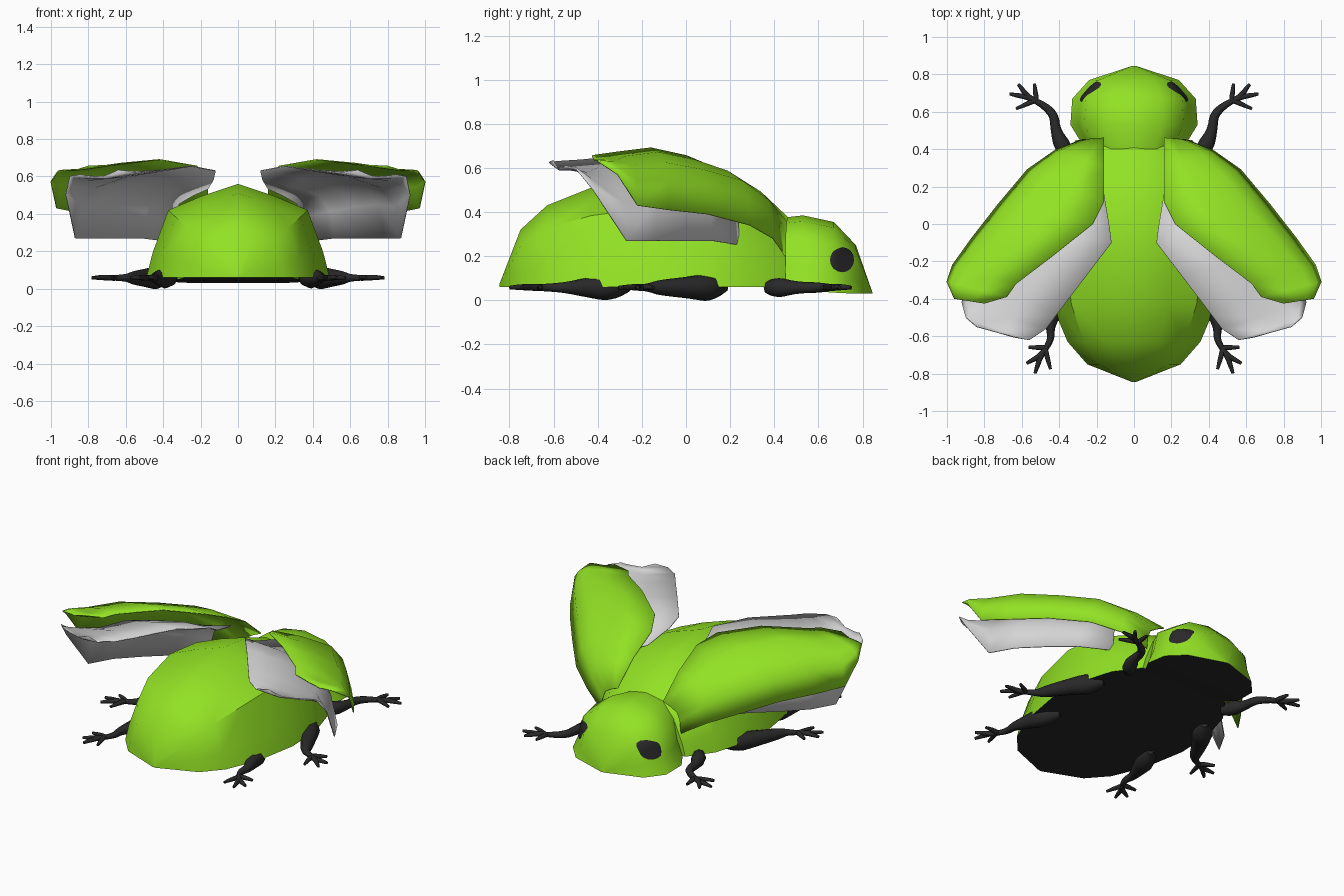
import bpy, bmesh, math
from mathutils import Vector

if "Cube" in bpy.data.objects:
    bpy.data.objects.remove(bpy.data.objects["Cube"], do_unlink=True)


def material(name, rgb):
    mat = bpy.data.materials.new(name)
    mat.use_nodes = True
    color = (*rgb, 1)
    mat.diffuse_color = color
    mat.node_tree.nodes["Principled BSDF"].inputs["Base Color"].default_value = color
    return mat


GREEN = material("shell green", (0.29, 0.76, 0.018))
BLACK = material("leg black", (0.022, 0.022, 0.022))
GREY = material("wing grey", (0.66, 0.66, 0.66))


def add_object(name, mesh, materials, angle=40):
    obj = bpy.data.objects.new(name, mesh)
    bpy.context.collection.objects.link(obj)
    for mat in materials:
        mesh.materials.append(mat)
    bpy.ops.object.select_all(action='DESELECT')
    obj.select_set(True)
    bpy.context.view_layer.objects.active = obj
    bpy.ops.object.shade_smooth_by_angle(angle=math.radians(angle))
    return obj


def mirror(obj):
    obj.modifiers.new("mirror", 'MIRROR').use_mirror_merge = False
    return obj


def bridge(bm, rows, closed):
    """Join neighbouring rows of vertices with quads; return the faces by column."""
    count = len(rows[0])
    columns = []
    for j in range(count if closed else count - 1):
        k = (j + 1) % count
        columns.append([bm.faces.new((a[j], a[k], b[k], b[j]))
                        for a, b in zip(rows, rows[1:])])
    return columns


def shell(name, half_section, stations):
    """Loft a domed shell along y; its flat underside is black."""
    bm = bmesh.new()
    left = [(-a, b) for a, b in reversed(half_section[:-1])]
    section = half_section + left
    rows = [[bm.verts.new((a * w, y, low + b * (top - low))) for a, b in section]
            for y, w, low, top in stations]
    for face in bridge(bm, rows, True)[-1]:
        face.material_index = 1
    for row in (rows[0], rows[-1]):
        bm.faces.new(row)
    bmesh.ops.recalc_face_normals(bm, faces=bm.faces)
    mesh = bpy.data.meshes.new(name)
    bm.to_mesh(mesh)
    bm.free()
    return add_object(name, mesh, [GREEN, BLACK])


# Abdomen and head
shell("body", [(1, 0), (0.93, 0.27), (0.76, 0.72), (0.4, 0.87), (0, 1)],
      [(-0.845, 0.01, 0.06, 0.075), (-0.75, 0.25, 0.06, 0.32), (-0.63, 0.355, 0.06, 0.43),
       (-0.43, 0.44, 0.06, 0.51), (-0.15, 0.49, 0.06, 0.56), (0.1, 0.48, 0.06, 0.53),
       (0.3, 0.42, 0.06, 0.45), (0.45, 0.31, 0.06, 0.34)])
head = shell("head", [(1, 0), (0.87, 0.3), (0.78, 0.68), (0.44, 0.92), (0, 1)],
             [(0.4, 0.26, 0.065, 0.37), (0.53, 0.34, 0.045, 0.385), (0.67, 0.33, 0.035, 0.355),
              (0.77, 0.24, 0.03, 0.25), (0.845, 0.01, 0.03, 0.035)])


def wing(name, mat, lift, stations):
    """Sheet from inner edge to outer edge, folded down along the outer side."""
    bm = bmesh.new()
    rows = []
    for ix, iy, ox, oy, crest, outer in stations:
        start, end = Vector((ix, iy)), Vector((ox, oy))
        profile = [(0, crest + lift), (0.4, crest), (0.78, crest * 0.82 + outer * 0.18),
                   (0.93, crest * 0.52 + outer * 0.48), (1, outer)]
        rows.append([bm.verts.new((*start.lerp(end, t), z)) for t, z in profile])
    bridge(bm, rows, False)
    bmesh.ops.recalc_face_normals(bm, faces=bm.faces)
    mesh = bpy.data.meshes.new(name)
    bm.to_mesh(mesh)
    bm.free()
    obj = mirror(add_object(name, mesh, [mat], 70))
    solid = obj.modifiers.new("thickness", 'SOLIDIFY')
    solid.thickness = 0.006
    solid.offset = 0


# Opened wing cases and the flight wings below them
wing("wing_cases", GREEN, 0.02,
     [(0.16, 0.46, 0.28, 0.45, 0.355, 0.2), (0.16, 0.3, 0.42, 0.395, 0.49, 0.28),
      (0.16, 0.12, 0.57, 0.29, 0.585, 0.34), (0.22, 0, 0.73, 0.1, 0.635, 0.39),
      (0.42, -0.16, 0.87, -0.08, 0.67, 0.41), (0.63, -0.32, 0.97, -0.22, 0.65, 0.43),
      (0.68, -0.39, 1, -0.31, 0.64, 0.57), (0.8, -0.425, 0.96, -0.4, 0.635, 0.63)])
wing("flight_wings", GREY, 0.035,
     [(0.16, 0.16, 0.36, 0.24, 0.5, 0.25), (0.13, -0.02, 0.52, 0.12, 0.55, 0.27),
      (0.12, -0.1, 0.66, 0, 0.595, 0.27), (0.25, -0.27, 0.79, -0.13, 0.62, 0.27),
      (0.41, -0.48, 0.87, -0.27, 0.6, 0.27), (0.47, -0.56, 0.92, -0.42, 0.595, 0.5),
      (0.56, -0.62, 0.9, -0.5, 0.59, 0.6), (0.64, -0.605, 0.84, -0.55, 0.6, 0.61)])


def add_spline(curve, points):
    spline = curve.splines.new('NURBS')
    spline.points.add(len(points) - 1)
    for point, (x, y, z, r) in zip(spline.points, points):
        point.co = (x, y, z, 1)
        point.radius = r
    spline.order_u = 3
    spline.use_endpoint_u = True
    spline.resolution_u = 4


def leg(name, path):
    """Tapered limb ending in four splayed claws."""
    curve = bpy.data.curves.new(name + "_path", 'CURVE')
    curve.dimensions = '3D'
    curve.bevel_depth = 1
    curve.bevel_resolution = 2
    curve.use_fill_caps = True
    add_spline(curve, [(x, y, 0.058, r) for x, y, r in path])
    (px, py, _), (x, y, _) = path[-2:]
    heading = math.atan2(y - py, x - px)
    # turn, length, and how far along the foot each claw branches off
    for turn, length, along in ((-50, 0.11, 0), (-12, 0.14, 0.04),
                                (18, 0.125, 0.04), (62, 0.09, -0.01)):
        a = heading + math.radians(turn)
        tip = Vector((x + math.cos(a) * length, y + math.sin(a) * length))
        root = Vector((x + math.cos(heading) * along, y + math.sin(heading) * along))
        add_spline(curve, [(x, y, 0.058, 0.016), (*root, 0.059, 0.015),
                           (*root.lerp(tip, 0.6), 0.06, 0.013), (*tip, 0.058, 0.008)])
    temp = bpy.data.objects.new(name + "_path", curve)
    bpy.context.collection.objects.link(temp)
    graph = bpy.context.evaluated_depsgraph_get()
    mesh = bpy.data.meshes.new_from_object(temp.evaluated_get(graph))
    bpy.data.objects.remove(temp, do_unlink=True)
    mesh.materials.clear()
    mirror(add_object(name, mesh, [BLACK], 60))


# Three pairs of legs
leg("front_legs", [(0.35, 0.37, 0.03), (0.38, 0.41, 0.05), (0.42, 0.5, 0.026),
                   (0.43, 0.61, 0.024), (0.53, 0.66, 0.015)])
leg("middle_legs", [(0.38, 0.18, 0.02), (0.42, 0.12, 0.068), (0.49, 0.02, 0.05),
                    (0.57, -0.13, 0.034), (0.6, -0.17, 0.018), (0.66, -0.2, 0.015)])
leg("hind_legs", [(0.34, -0.26, 0.02), (0.38, -0.33, 0.066), (0.42, -0.46, 0.042),
                  (0.45, -0.55, 0.024), (0.44, -0.62, 0.018), (0.475, -0.67, 0.015)])


# Eyes: round patches laid on the sides of the head
bpy.context.view_layer.update()
bm = bmesh.new()
rows = []
for ring in range(1, 5):
    row = []
    for i in range(16):
        a = math.tau * i / 16
        y = 0.705 + 0.053 * ring / 4 * math.cos(a)
        z = 0.182 + 0.056 * ring / 4 * math.sin(a)
        hit, place, normal, _ = head.ray_cast(Vector((1, y, z)), Vector((-1, 0, 0)))
        row.append(bm.verts.new(place + normal * 0.005))
    rows.append(row)
bridge(bm, rows, True)
bm.faces.new(rows[0])
bmesh.ops.recalc_face_normals(bm, faces=bm.faces)
eye_mesh = bpy.data.meshes.new("eyes")
bm.to_mesh(eye_mesh)
bm.free()
mirror(add_object("eyes", eye_mesh, [BLACK], 60))
